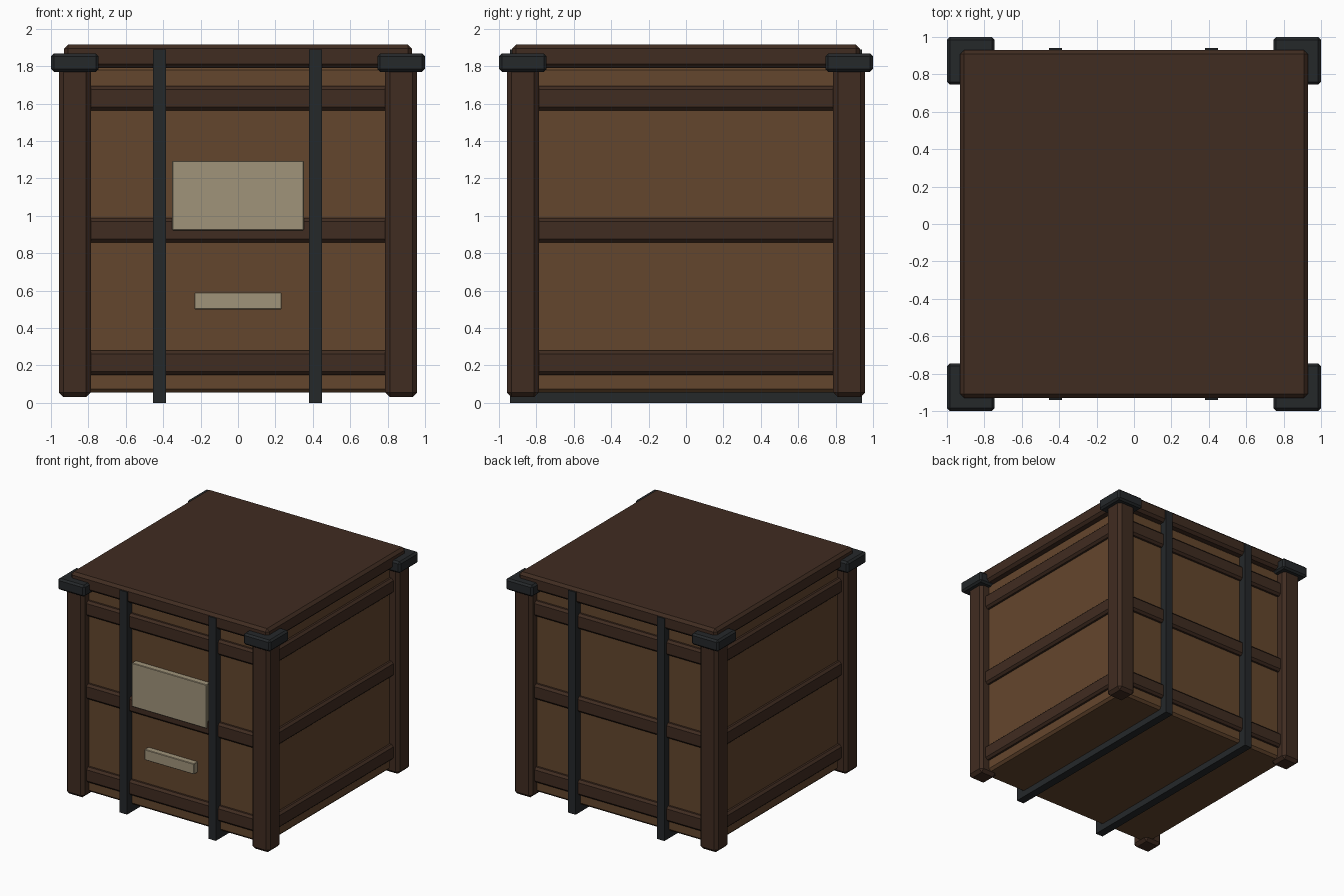
import bpy
from math import radians
from mathutils import Matrix

if "Cube" in bpy.data.objects:
    bpy.data.objects.remove(bpy.data.objects["Cube"])


def material(name, rgb):
    m = bpy.data.materials.new(name)
    m.diffuse_color = (*rgb, 1)
    m.use_nodes = True
    m.node_tree.nodes["Principled BSDF"].inputs["Base Color"].default_value = m.diffuse_color
    return m


PANEL = material("panel_wood", (0.127, 0.061, 0.026))
TIMBER = material("dark_timber", (0.051, 0.025, 0.015))
METAL = material("dark_metal", (0.018, 0.021, 0.023))
PAPER = material("label_paper", (0.352, 0.296, 0.195))


def box(name, lo, hi, mat, bevel=0.0, turn=0):
    """Chamfered box between two corners, turned about the crate's z axis."""
    bpy.ops.mesh.primitive_cube_add(size=1)
    ob = bpy.context.object
    ob.name = name
    centre = [(a + b) / 2 for a, b in zip(lo, hi)]
    size = [b - a for a, b in zip(lo, hi)]
    ob.data.transform(Matrix.Rotation(radians(turn), 4, 'Z')
                      @ Matrix.Translation(centre)
                      @ Matrix.Diagonal((*size, 1)))
    ob.data.materials.append(mat)
    if bevel:
        mod = ob.modifiers.new("chamfer", 'BEVEL')
        mod.width = bevel
        mod.segments = 1
    return ob


# Crate body and lid
box("crate_body", (-0.875, -0.875, 0.055), (0.875, 0.875, 1.80), PANEL, 0.02)
box("lid", (-0.93, -0.93, 1.79), (0.93, 0.93, 1.915), TIMBER, 0.022)

# Corner posts with metal caps
for i in range(4):
    box(f"corner_post_{i + 1}", (-0.957, -0.957, 0.03), (-0.787, -0.787, 1.80),
        TIMBER, 0.025, 90 * i)
    box(f"corner_cap_{i + 1}", (-1.0, -1.0, 1.77), (-0.745, -0.745, 1.867),
        METAL, 0.015, 90 * i)

# Three horizontal rails on each side
for i in range(4):
    for level, z in (("lower", 0.15), ("middle", 0.857), ("upper", 1.563)):
        box(f"{level}_rail_{i + 1}", (-0.84, -0.91, z), (0.84, -0.83, z + 0.13),
            TIMBER, 0.018, 90 * i)

# Two metal straps: front, back and underside runs
for side, x in (("left", -0.42), ("right", 0.415)):
    a, b = x - 0.035, x + 0.035
    box(f"{side}_strap_front", (a, -0.94, 0), (b, -0.87, 1.89), METAL)
    box(f"{side}_strap_back", (a, 0.87, 0), (b, 0.94, 1.89), METAL)
    box(f"{side}_strap_bottom", (a, -0.87, 0), (b, 0.87, 0.06), METAL)

# Blank front labels
box("large_label", (-0.352, -0.925, 0.922), (0.352, -0.87, 1.293), PAPER, 0.004)
box("small_label", (-0.233, -0.925, 0.50), (0.233, -0.87, 0.59), PAPER, 0.004)
